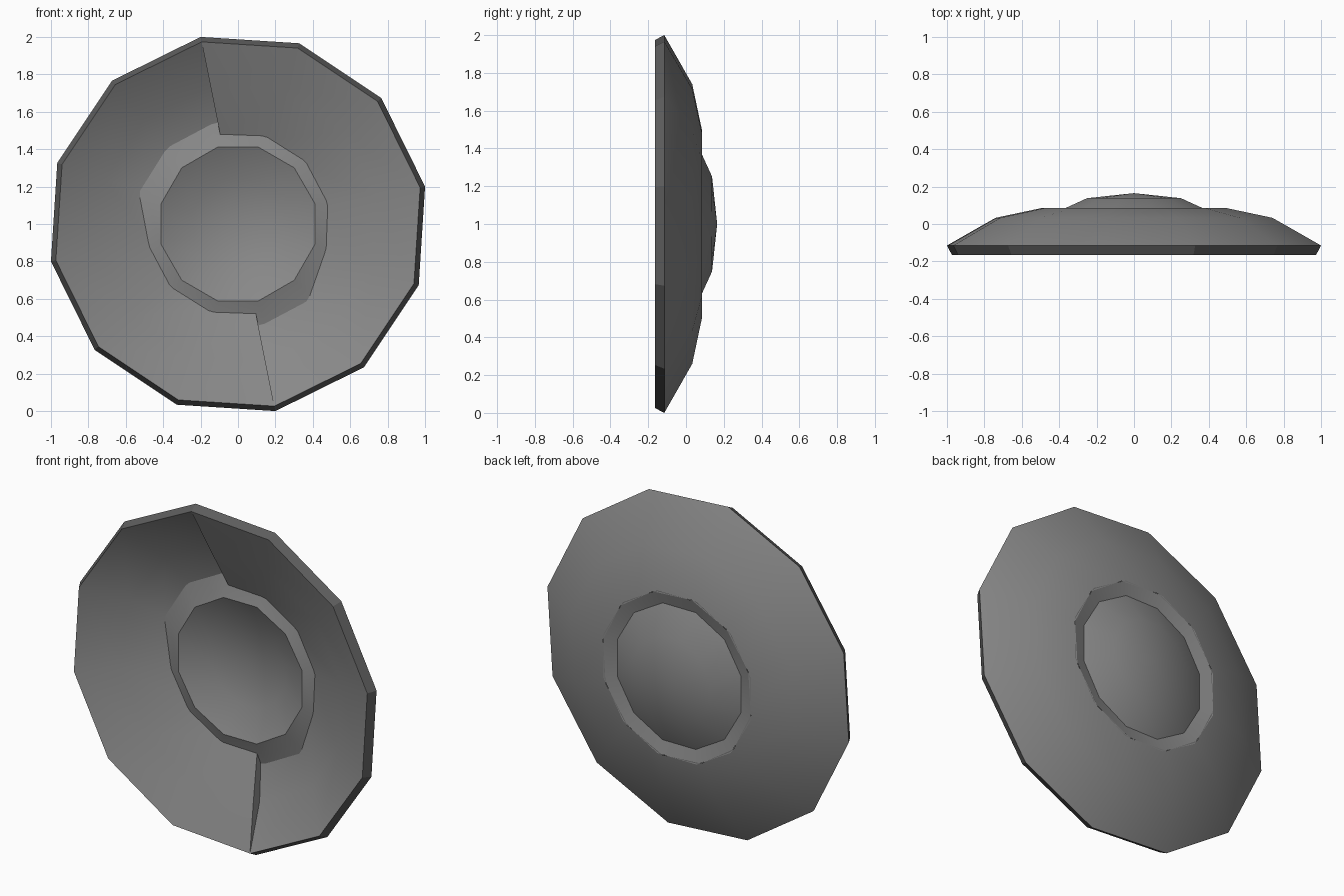
import bpy, bmesh, math
from mathutils import Vector

if "Cube" in bpy.data.objects:
    bpy.data.objects.remove(bpy.data.objects["Cube"])

N = 12
A_SHELL = math.radians(11.3)   # twist of the dish polygon
A_BOSS = math.radians(15)      # twist of the central boss polygon


def material(name, c):
    m = bpy.data.materials.new(name)
    m.diffuse_color = (*c, 1)
    m.use_nodes = True
    m.node_tree.nodes["Principled BSDF"].inputs["Base Color"].default_value = m.diffuse_color
    return m


steel = material("steel grey", (0.25, 0.25, 0.25))
dark = material("dark edge grey", (0.11, 0.11, 0.11))


def point(r, y, a):
    return Vector((r * math.cos(a), y, 1 + r * math.sin(a)))


def finish(name, bm, mat, facing, angle=40):
    """facing: function of a face centre giving the direction it should look."""
    bmesh.ops.remove_doubles(bm, verts=bm.verts, dist=1e-5)
    bmesh.ops.dissolve_degenerate(bm, edges=bm.edges, dist=1e-5)
    bm.normal_update()
    for f in bm.faces:
        if f.normal.dot(facing(f.calc_center_median())) < 0:
            f.normal_flip()
    me = bpy.data.meshes.new(name)
    bm.to_mesh(me)
    bm.free()
    me.materials.append(mat)
    ob = bpy.data.objects.new(name, me)
    bpy.context.collection.objects.link(ob)
    bpy.ops.object.select_all(action='DESELECT')
    ob.select_set(True)
    bpy.context.view_layer.objects.active = ob
    bpy.ops.object.shade_smooth_by_angle(angle=math.radians(angle))
    return ob


def lathe(name, profile, start, mat, facing, angle=40):
    """Twelve-sided ring surface from (radius, y) pairs."""
    bm = bmesh.new()
    for k in range(N):
        a, b = (start + 2 * math.pi * (k + i) / N for i in (0, 1))
        for (r0, y0), (r1, y1) in zip(profile, profile[1:]):
            pts = [point(r0, y0, a), point(r0, y0, b)]
            pts += [point(r1, y1, b), point(r1, y1, a)] if r1 > 0 else [point(0, y1, a)]
            bm.faces.new([bm.verts.new(p) for p in pts])
    return finish(name, bm, mat, facing, angle)


def to_front(c):
    return Vector((0, -1, 0))


def to_back(c):
    return Vector((0, 1, 0))


def outward(c):
    return Vector((c.x, -0.3, c.z - 1))


# Domed back of the dish and the dark edge band
lathe("back_shell", [(1.02, -0.115), (0.755, 0.033), (0.5, 0.086)], A_SHELL, steel, to_back)
lathe("edge_band", [(1.02, -0.115), (0.993, -0.165)], A_SHELL, dark, outward, 20)

# Boss: groove and dome behind, sloped collar and hollow in front
lathe("back_groove", [(0.505, 0.086), (0.425, 0.065)], A_BOSS, steel, to_back, 20)
lathe("back_dome", [(0.425, 0.065), (0.26, 0.138), (0, 0.165)], A_BOSS, steel, to_back)
lathe("front_collar", [(0.565, 0.062), (0.5, 0.045), (0.425, 0.02)], A_BOSS, steel, to_front, 20)
lathe("front_hollow", [(0.425, 0.02), (0.25, 0.1), (0, 0.125)], A_BOSS, steel, to_front)

# Front of the dish: a flat cone, with two deeper hollows
FLAT = [(0.993, -0.165), (0.75, -0.067), (0.47, 0.052)]
DEEP = [(0.993, -0.165), (0.75, -0.005), (0.55, 0.062)]
bm = bmesh.new()


def side(k, deep):
    a = A_SHELL + 2 * math.pi * k / N
    return [point(r, y, a) for r, y in (DEEP if deep else FLAT)]


def add(pts):
    bm.faces.new([bm.verts.new(p) for p in pts])


for k in range(N):
    p = side(k, k in (3, 4, 5, 9, 10))
    q = side(k + 1, k + 1 in (4, 5, 10))
    for i in (0, 1):
        add([p[i], q[i], q[i + 1], p[i + 1]])
    if k in (3, 9):            # steep wall at the start of each hollow
        f = side(k, False)
        add([p[0], f[1], p[1]])
        add([p[1], f[1], f[2], p[2]])
finish("front_dish", bm, steel, to_front)
